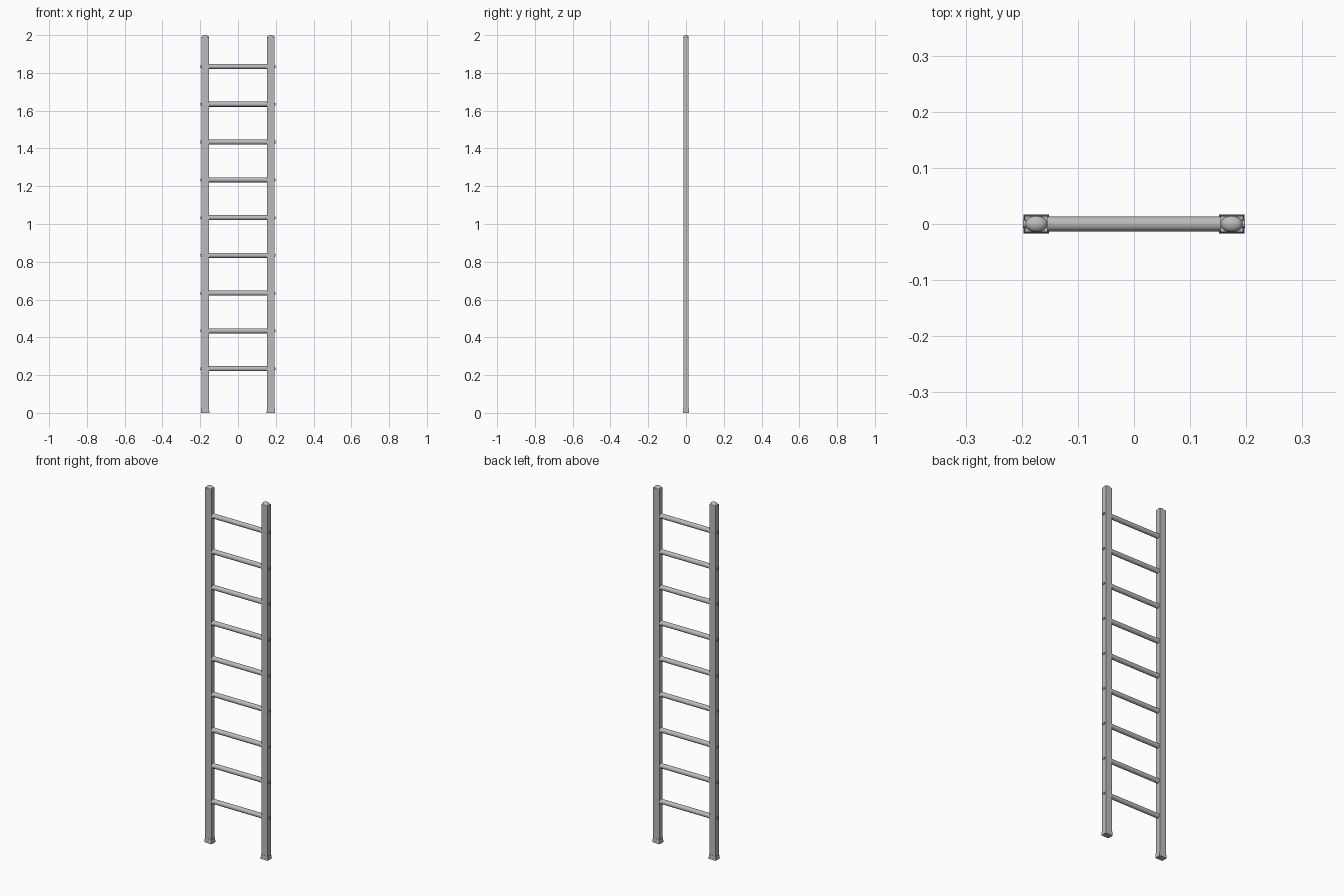
import bpy
import bmesh
from math import pi
from mathutils import Matrix, Vector

cube = bpy.data.objects.get("Cube")
if cube:
    bpy.data.objects.remove(cube, do_unlink=True)

grey = bpy.data.materials.new("light_grey")
grey.use_nodes = True
grey.diffuse_color = (0.5, 0.5, 0.5, 1)
grey.node_tree.nodes["Principled BSDF"].inputs["Base Color"].default_value = (0.5, 0.5, 0.5, 1)

RAIL_X = 0.174
RAIL_HALF = Vector((0.0195, 0.0145))
RAIL_TOP = 1.988
FOOT_TOP = 0.025


def finish(name, bm, smooth=False):
    mesh = bpy.data.meshes.new(name)
    bmesh.ops.recalc_face_normals(bm, faces=bm.faces[:])
    bm.to_mesh(mesh)
    bm.free()
    mesh.materials.append(grey)
    obj = bpy.data.objects.new(name, mesh)
    bpy.context.collection.objects.link(obj)
    if smooth:
        bpy.ops.object.select_all(action="DESELECT")
        obj.select_set(True)
        bpy.context.view_layer.objects.active = obj
        bpy.ops.object.shade_smooth_by_angle(angle=pi / 5)
    return obj


def block(name, x, half, z0, z1, top_scale=1):
    bm = bmesh.new()
    bmesh.ops.create_cube(bm, size=2)
    for v in bm.verts:
        s = top_scale if v.co.z > 0 else 1
        v.co = (x + v.co.x * half.x * s, v.co.y * half.y * s, z1 if v.co.z > 0 else z0)
    return finish(name, bm)


def rod(name, x0, x1, z, radius, sides):
    bm = bmesh.new()
    place = Matrix.Translation(((x0 + x1) / 2, 0, z)) @ Matrix.Rotation(pi / 2, 4, "Y")
    bmesh.ops.create_cone(bm, cap_ends=True, segments=sides, radius1=radius,
                          radius2=radius, depth=abs(x1 - x0), matrix=place)
    return finish(name, bm, True)


def dome(name, x):
    bm = bmesh.new()
    bmesh.ops.create_uvsphere(bm, u_segments=32, v_segments=12, radius=1)
    low = [v for v in bm.verts if v.co.z < -0.01]
    bmesh.ops.delete(bm, geom=low, context="VERTS")
    for v in bm.verts:
        v.co = (x + v.co.x * RAIL_HALF.x, v.co.y * RAIL_HALF.y,
                RAIL_TOP + v.co.z * (2 - RAIL_TOP))
    return finish(name, bm, True)


heights = [0.234 + 0.2 * i for i in range(9)]

# Side rails with domed tops, flared feet and rung pins
for side, sign in (("left", 1), ("right", -1)):
    x = sign * RAIL_X
    block(side + "_rail", x, RAIL_HALF, 0.01, RAIL_TOP)
    block(side + "_foot", x, Vector((0.0225, 0.0165)), 0, FOOT_TOP, 0.93)
    dome(side + "_rail_cap", x)
    for i, z in enumerate(heights):
        rod(f"{side}_pin_{i + 1}", x, sign * 0.198, z, 0.007, 16)

# Round rungs between the rails
for i, z in enumerate(heights):
    rod(f"rung_{i + 1}", -RAIL_X, RAIL_X, z, 0.0133, 24)
